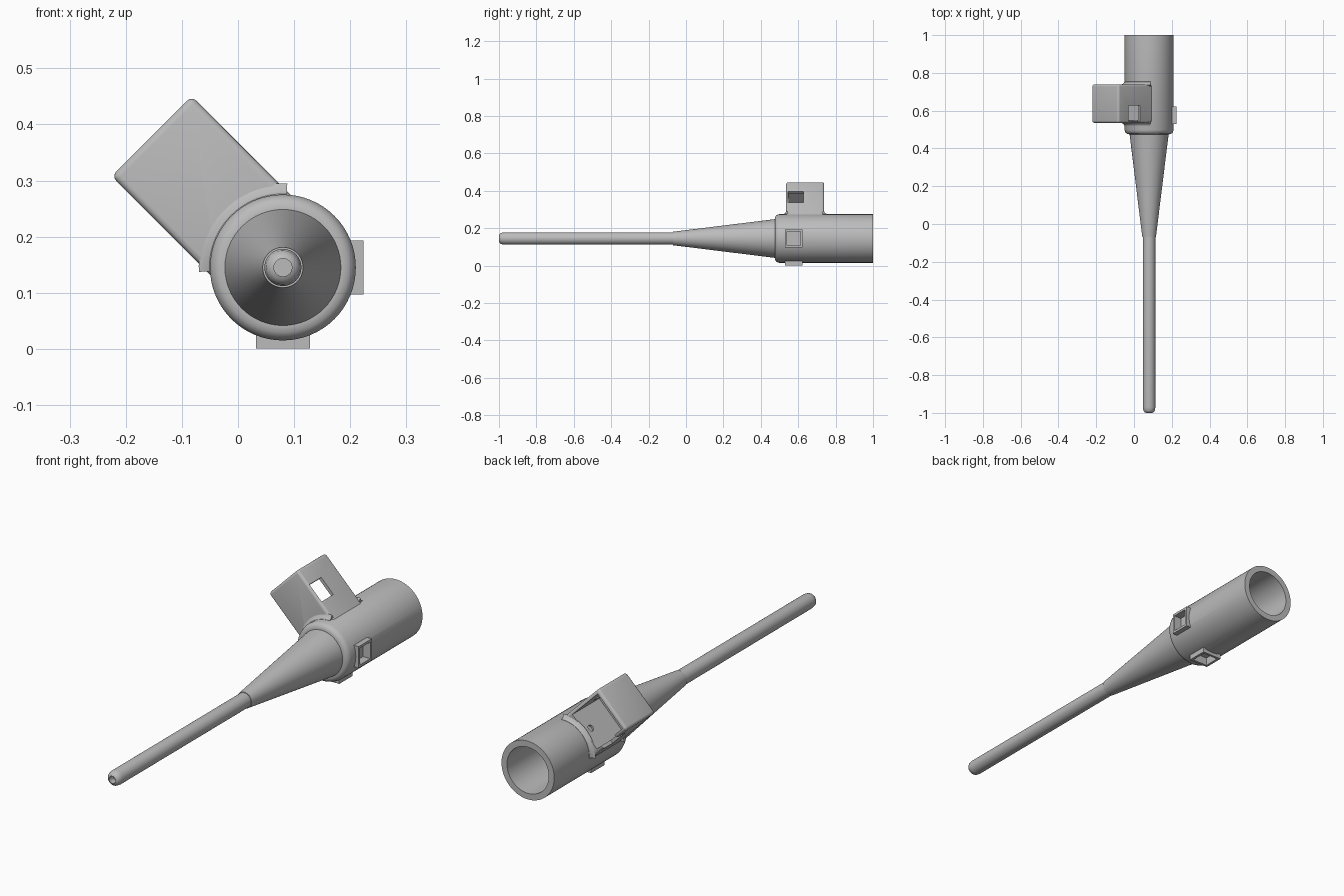
import bpy, bmesh, math
from mathutils import Matrix

if "Cube" in bpy.data.objects:
    bpy.data.objects.remove(bpy.data.objects["Cube"])

AXIS = Matrix.Translation((0.08, 0, 0.145))            # centre line of the barrel
SOCKET = AXIS @ Matrix.Rotation(math.radians(-135), 4, 'Y')  # local x points out along the socket

grey = bpy.data.materials.new("grey_plastic")
grey.use_nodes = True
grey.diffuse_color = (0.5, 0.5, 0.5, 1)
grey.node_tree.nodes["Principled BSDF"].inputs["Base Color"].default_value = (0.5, 0.5, 0.5, 1)


def finish(bm, name, matrix):
    bmesh.ops.remove_doubles(bm, verts=bm.verts, dist=1e-5)
    bmesh.ops.recalc_face_normals(bm, faces=bm.faces)
    mesh = bpy.data.meshes.new(name)
    bm.to_mesh(mesh)
    bm.free()
    mesh.materials.append(grey)
    obj = bpy.data.objects.new(name, mesh)
    obj.matrix_world = matrix
    bpy.context.collection.objects.link(obj)
    return obj


def lathe(name, profile, matrix=AXIS, start=0, sweep=360, steps=64):
    """Turn (radius, y) points around the local y axis."""
    bm = bmesh.new()
    full = sweep == 360
    rings = []
    for i in range(steps if full else steps + 1):
        a = math.radians(start + sweep * i / steps)
        rings.append([bm.verts.new((r * math.cos(a), y, r * math.sin(a))) for r, y in profile])
    pairs = list(zip(rings, rings[1:]))
    if full:
        pairs.append((rings[-1], rings[0]))
    else:
        bm.faces.new(rings[0])
        bm.faces.new(rings[-1])
    n = len(profile)
    for a, b in pairs:
        for j in range(n):
            k = (j + 1) % n
            if profile[j][0] or profile[k][0]:
                bm.faces.new((a[j], a[k], b[k], b[j]))
    bmesh.ops.dissolve_degenerate(bm, edges=bm.edges, dist=1e-6)
    return finish(bm, name, matrix)


def box(name, low, high, matrix=AXIS, bevel=0):
    bm = bmesh.new()
    bmesh.ops.create_cube(bm, size=1)
    for v in bm.verts:
        v.co = [lo + (c + 0.5) * (hi - lo) for c, lo, hi in zip(v.co, low, high)]
    if bevel:
        bmesh.ops.bevel(bm, geom=bm.edges[:], offset=bevel, segments=4, profile=0.5, affect='EDGES')
    return finish(bm, name, matrix)


def cut(target, *cutters):
    """Subtract the cutters, then delete them."""
    bpy.context.view_layer.objects.active = target
    for cutter in cutters:
        mod = target.modifiers.new("cut", 'BOOLEAN')
        mod.operation = 'DIFFERENCE'
        mod.solver = 'EXACT'
        mod.object = cutter
        bpy.ops.object.modifier_apply(modifier=mod.name)
        bpy.data.objects.remove(cutter)


# Slim tube with a rounded, dimpled tip
tube = lathe("nozzle_tube", [(0, -0.97), (0.016, -0.97), (0.016, -1), (0.023, -0.997),
                             (0.03, -0.988), (0.033, -0.97), (0.033, -0.05), (0, -0.05)])

# Tapered neck
cone = lathe("tapered_neck", [(0, -0.07), (0.036, -0.07), (0.104, 0.48), (0, 0.48)])

# Barrel with rounded front lip and open rear bore
barrel = lathe("barrel", [(0, 0.475), (0.106, 0.475), (0.116, 0.477), (0.125, 0.484), (0.13, 0.498),
                          (0.13, 1), (0.103, 1), (0.103, 0.55), (0, 0.55)])

# Socket housing: hollow box, open at the back, with a window and a side notch
housing = box("socket_housing", (0.03, 0.535, -0.101), (0.331, 0.739, 0.101), SOCKET, 0.012)
cut(housing,
    lathe("bore_cutter", [(0, 0.4), (0.117, 0.4), (0.117, 0.9), (0, 0.9)]),
    box("cavity_cutter", (0.138, 0.55, -0.086), (0.315, 0.8, 0.086), SOCKET),
    box("window_cutter", (0.17, 0.545, -0.15), (0.255, 0.628, -0.05), SOCKET),
    box("notch_cutter", (0.165, 0.67, 0.05), (0.26, 0.8, 0.15), SOCKET),
    lathe("pin_hole_cutter", [(0, 0.1), (0.014, 0.1), (0.014, 0.2), (0, 0.2)],
          SOCKET @ Matrix.Translation((0, 0.695, 0)) @ Matrix.Rotation(math.radians(-90), 4, 'Z'),
          steps=24))

# Soft fillet where the housing meets the barrel: front and back strips
for name, y, side in (("front_fillet", 0.537, -1), ("rear_fillet", 0.737, 1)):
    lathe(name, [(0.125, y - side * 0.01), (0.125, y + side * 0.018), (0.131, y + side * 0.016),
                 (0.136, y + side * 0.007), (0.15, y), (0.136, y - side * 0.01)],
          SOCKET, -48, 96, 24)

# Two rectangular clip frames, on the side and underneath
for name, angle in (("side_clip", 0), ("bottom_clip", 90)):
    turn = AXIS @ Matrix.Rotation(math.radians(angle), 4, 'Y')
    clip = box(name, (0.112, 0.53, -0.048), (0.144, 0.623, 0.048), turn)
    pocket = (0.108, 0.541, -0.037), (0.17, 0.612, 0.037)
    cut(clip, box("pocket_cutter", *pocket, turn))
    cut(barrel, box("barrel_pocket_cutter", *pocket, turn))

# Smooth shading with crisp edges
for obj in bpy.context.scene.objects:
    if obj.type == 'MESH' and grey.name in obj.data.materials:
        bpy.ops.object.select_all(action='DESELECT')
        obj.select_set(True)
        bpy.context.view_layer.objects.active = obj
        bpy.ops.object.shade_smooth_by_angle(angle=math.radians(35))
